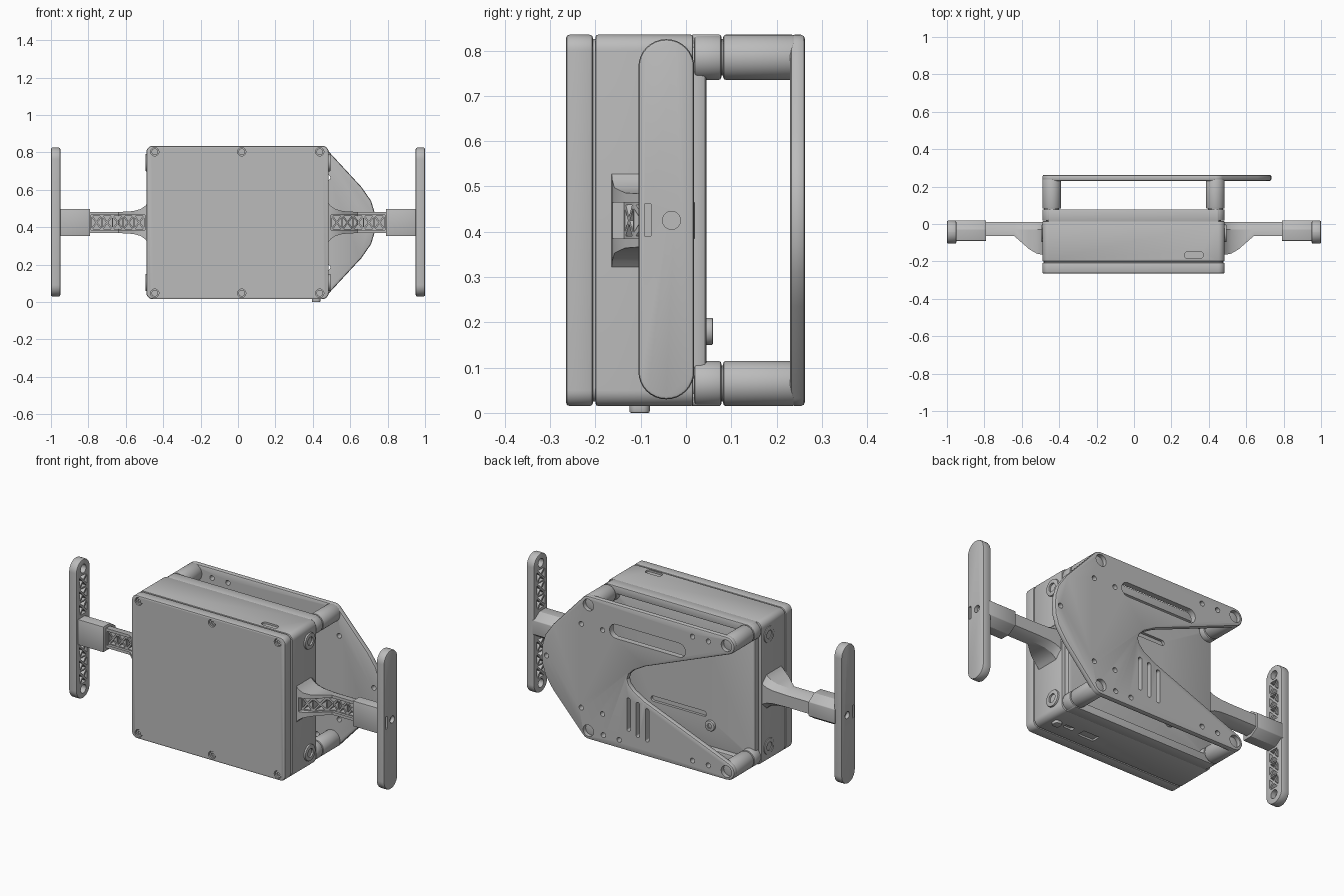
import bpy, bmesh
from math import sin, cos, pi, radians

cube = bpy.data.objects.get("Cube")
if cube:
    bpy.data.objects.remove(cube)

grey = bpy.data.materials.new("plain_grey")
grey.use_nodes = True
colour = (0.5, 0.5, 0.5, 1)
grey.diffuse_color = colour
grey.node_tree.nodes["Principled BSDF"].inputs["Base Color"].default_value = colour

MID = 0.425      # height of the mirror plane
parts = []


def finish(name, bm, keep=True):
    bmesh.ops.recalc_face_normals(bm, faces=bm.faces)
    mesh = bpy.data.meshes.new(name)
    bm.to_mesh(mesh)
    bm.free()
    ob = bpy.data.objects.new(name, mesh)
    bpy.context.collection.objects.link(ob)
    mesh.materials.append(grey)
    if keep:
        parts.append(ob)
    return ob


def loft(bm, rings):
    rows = [[bm.verts.new(p) for p in ring] for ring in rings]
    n = len(rows[0])
    for a, b in zip(rows, rows[1:]):
        for i in range(n):
            bm.faces.new((a[i], a[(i + 1) % n], b[(i + 1) % n], b[i]))
    bm.faces.new(rows[0])
    bm.faces.new(rows[-1])


def prism(name, outlines, axis, a, b, bevel=0, keep=True):
    """Extrude 2D outlines along an axis from a to b."""
    place = {"x": lambda u, v, t: (t, u, v),
             "y": lambda u, v, t: (u, t, v),
             "z": lambda u, v, t: (u, v, t)}[axis]
    bm = bmesh.new()
    for pts in outlines:
        loft(bm, [[place(u, v, t) for u, v in pts] for t in (a, b)])
    ob = finish(name, bm, keep)
    if bevel:
        m = ob.modifiers.new("edge", "BEVEL")
        m.width, m.segments, m.limit_method = bevel, 2, "ANGLE"
        m.angle_limit = radians(40)
        apply(ob, m)
    return ob


def apply(ob, m):
    with bpy.context.temp_override(object=ob, active_object=ob):
        bpy.ops.object.modifier_apply(modifier=m.name)


def cut(ob, outlines, axis, a, b):
    tool = prism("cutter", outlines, axis, a, b, keep=False)
    tool.hide_render = True
    m = ob.modifiers.new("cut", "BOOLEAN")
    m.operation, m.solver, m.object = "DIFFERENCE", "EXACT", tool
    apply(ob, m)
    bpy.data.objects.remove(tool)


def arc(u, v, r, a0, a1, n=8):
    angles = [radians(a0 + (a1 - a0) * i / n) for i in range(n + 1)]
    return [(u + r * cos(t), v + r * sin(t)) for t in angles]


def disc(u, v, r, n=24):
    return [(u + r * cos(2 * pi * i / n), v + r * sin(2 * pi * i / n)) for i in range(n)]


def rounded(u0, u1, v0, v1, r):
    return (arc(u1 - r, v1 - r, r, 0, 89.9) + arc(u0 + r, v1 - r, r, 90, 179.9)
            + arc(u0 + r, v0 + r, r, 180, 269.9) + arc(u1 - r, v0 + r, r, 270, 359.9))


def lattice(u0, u1, v0, v1, n):
    """Triangular pockets that leave a row of crossed ribs."""
    out, w = [], (u1 - u0) / n
    for i in range(n):
        a, b = u0 + i * w, u0 + (i + 1) * w
        corners = [(a, v0), (b, v0), (b, v1), (a, v1)]
        mid = ((a + b) / 2, (v0 + v1) / 2)
        for k in range(4):
            tri = [corners[k], corners[(k + 1) % 4], mid]
            cu, cv = sum(p[0] for p in tri) / 3, sum(p[1] for p in tri) / 3
            out.append([(cu + (p[0] - cu) * 0.7, cv + (p[1] - cv) * 0.7) for p in tri])
    return out


# Enclosure: lid, seam core, shell and rear panel
shape = rounded(-0.49, 0.485, 0.015, 0.835, 0.035)
lid = prism("front_lid", [shape], "y", -0.265, -0.205, 0.008)
prism("seam_core", [rounded(-0.48, 0.475, 0.025, 0.825, 0.03)], "y", -0.22, 0.01)
shell = prism("main_shell", [shape], "y", -0.2, 0.016, 0.006)
panel = prism("rear_panel", [rounded(-0.47, 0.465, 0.035, 0.815, 0.03)], "y", 0.005, 0.045, 0.012)
cut(panel, [rounded(-0.16, 0.19, z - 0.015, z + 0.015, 0.014) for z in (0.235, 0.62)], "y", 0.03, 0.1)

# Lid screws
spots = [(x, z) for x in (-0.445, 0.02, 0.437) for z in (0.047, 0.803)]
cut(lid, [disc(x, z, 0.022) for x, z in spots], "y", -0.3, -0.245)
screws = prism("lid_screws", [disc(x, z, 0.018) for x, z in spots], "y", -0.26, -0.24)
cut(screws, [disc(x, z, 0.01, 6) for x, z in spots], "y", -0.3, -0.252)

# Ports and button on the top and underside
cut(shell, [rounded(0.27, 0.37, -0.185, -0.148, 0.017)], "z", 0.8, 0.9)
cut(shell, [rounded(0.16, 0.26, -0.13, -0.08, 0.004),
            rounded(0.31, 0.37, -0.115, -0.09, 0.012)], "z", -0.1, 0.04)
prism("button", [rounded(0.395, 0.44, -0.125, -0.08, 0.015)], "z", 0, 0.03, 0.004)

# Rear rails and screw
for name, z0, z1 in (("lower_rail", 0.015, 0.06), ("upper_rail", 0.79, 0.835)):
    prism(name, [rounded(-0.46, 0.455, z0, z1, 0.01)], "y", 0.01, 0.078, 0.005)
rear_screw = prism("rear_screw", [disc(-0.19, 0.18, 0.03)], "y", 0.04, 0.06, 0.004)
cut(rear_screw, [disc(-0.19, 0.18, 0.015, 6)], "y", 0.05, 0.1)

# Corner standoffs
corners = [(x, z) for x in (-0.44, 0.435) for z in (0.065, 0.785)]
prism("corner_bosses", [disc(x, z, 0.05, 40) for x, z in corners], "y", 0.018, 0.078, 0.006)
prism("post_necks", [disc(x, z, 0.04, 40) for x, z in corners], "y", 0.07, 0.095)
prism("posts", [disc(x, z, 0.05, 40) for x, z in corners], "y", 0.082, 0.24, 0.006)

# Swept back plate with a V notch
upper = ([(0.735, MID), (0.73, 0.48), (0.712, 0.54), (0.66, 0.615)]
         + arc(0.435, 0.785, 0.05, 40, 90) + arc(-0.44, 0.785, 0.05, 90, 245)
         + [(0.08, 0.525), (0.15, 0.485), (0.18, 0.455), (0.19, MID)])
lower = [(x, 2 * MID - z) for x, z in upper[-2:0:-1]]
plate = prism("back_plate", [upper + lower], "y", 0.23, 0.263, 0.01)
holes = [disc(x, z, 0.033) for x, z in corners] + [disc(0.7, MID, 0.014, 16)]
for x, dz in ((0.48, 0.24), (0.345, 0.24), (-0.225, 0.355), (-0.326, 0.355)):
    holes += [disc(x, MID + s * dz, 0.014, 16) for s in (-1, 1)]
holes += [disc(x, 0.065, 0.014, 16) for x in (0.24, 0.34)]
holes.append(rounded(-0.18, 0.3, 0.64, 0.72, 0.039))
for x, z0, z1 in ((0.18, 0.13, 0.32), (0.122, 0.11, 0.31), (0.062, 0.1, 0.29)):
    holes.append(rounded(x - 0.011, x + 0.011, z0, z1, 0.01))
cut(plate, holes, "y", 0.2, 0.3)

for side, s in (("left", 1), ("right", -1)):
    # Side washers on the enclosure
    for level, z in (("lower", 0.105), ("upper", 0.745)):
        washer = prism(f"{side}_{level}_washer", [disc(-0.05, z, 0.046, 32)], "x",
                       s * 0.47, s * 0.495, 0.004)
        cut(washer, [disc(-0.05, z, 0.024)], "x", s * 0.478, s * 0.6)

    # Flared arm with a ribbed front channel
    bm = bmesh.new()
    rings = []
    for x, y, h in ((0.475, -0.165, 0.115), (0.495, -0.163, 0.09), (0.52, -0.158, 0.072),
                    (0.56, -0.135, 0.061), (0.64, -0.065, 0.056), (0.81, -0.065, 0.056)):
        section = [(y, -h), (y, h), (-0.03, h), (0.01, 0.6 * h), (0.01, -0.6 * h), (-0.03, -h)]
        rings.append([(s * x, u, MID + v) for u, v in section])
    loft(bm, rings)
    arm = finish(f"{side}_arm", bm)
    channel = [(0.497, -0.3), (0.497, -0.137), (0.56, -0.115), (0.64, -0.05),
               (0.785, -0.05), (0.785, -0.3)]
    cut(arm, [[(s * x, y) for x, y in channel]], "z", MID - 0.04, MID + 0.04)
    pockets = lattice(0.5, 0.785, MID - 0.038, MID + 0.038, 5)
    cut(arm, [[(s * u, v) for u, v in tri] for tri in pockets], "y", -0.3, -0.02)

    # Sleeve joining arm and grip
    sleeve = [(-0.09, -0.073), (-0.09, 0.073), (-0.03, 0.073),
              (0.02, 0.04), (0.02, -0.04), (-0.03, -0.073)]
    prism(f"{side}_sleeve", [[(y, MID + z) for y, z in sleeve]], "x", s * 0.79, s * 0.96, 0.003)

    # Upright grip bar, ribbed inside
    bar = prism(f"{side}_grip_bar", [rounded(-0.105, 0.018, 0.03, 0.825, 0.061)], "x",
                s * 0.95, s * 1.0, 0.007)
    ribs = lattice(0.115, 0.345, -0.082, -0.005, 3) + lattice(0.51, 0.74, -0.082, -0.005, 3)
    inner = [[(v, u) for u, v in tri] for tri in ribs]
    inner += [disc(-0.043, z, 0.024) for z in (0.083, 0.772)]
    cut(bar, inner, "x", s * 0.9, s * 0.98)
    cut(bar, [disc(-0.032, MID, 0.02), rounded(-0.092, -0.077, 0.39, 0.462, 0.003)],
        "x", s * 0.98, s * 1.1)

# Smooth curved sides, keep the edges crisp
bpy.ops.object.select_all(action="DESELECT")
for ob in parts:
    ob.select_set(True)
bpy.context.view_layer.objects.active = parts[0]
bpy.ops.object.shade_smooth_by_angle(angle=radians(30))
